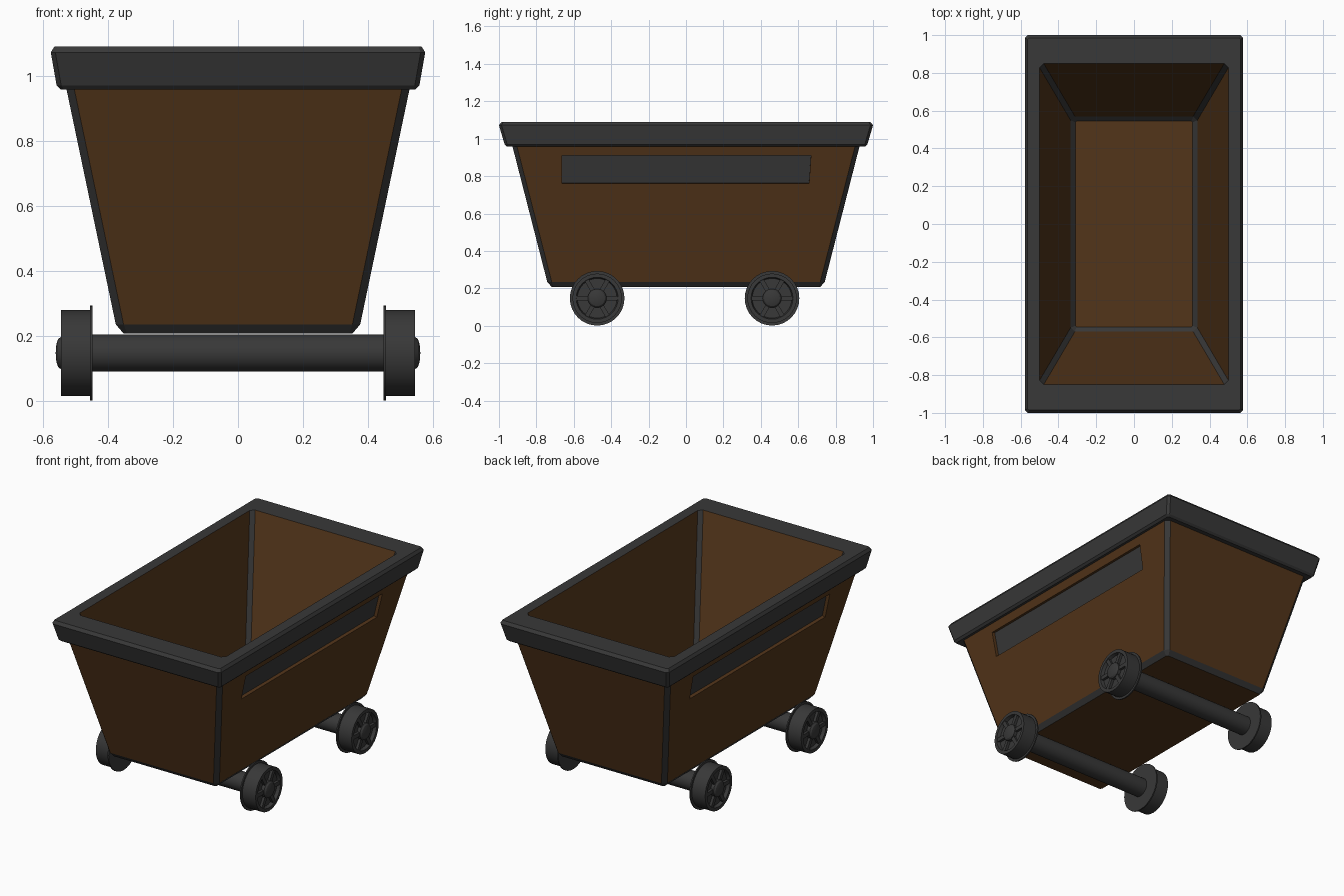
import bpy, bmesh, math
from mathutils import Vector, Matrix

if "Cube" in bpy.data.objects:
    bpy.data.objects.remove(bpy.data.objects["Cube"])


def material(name, rgb):
    m = bpy.data.materials.new(name)
    m.diffuse_color = (*rgb, 1)
    m.use_nodes = True
    m.node_tree.nodes["Principled BSDF"].inputs["Base Color"].default_value = m.diffuse_color
    return m


BROWN = material("brown_wood", (0.085, 0.035, 0.01))
IRON = material("dark_iron", (0.04, 0.04, 0.04))


def finish(bm, name, mats, smooth=False):
    bmesh.ops.recalc_face_normals(bm, faces=bm.faces)
    me = bpy.data.meshes.new(name)
    bm.to_mesh(me)
    bm.free()
    ob = bpy.data.objects.new(name, me)
    bpy.context.collection.objects.link(ob)
    for m in mats:
        me.materials.append(m)
    if smooth:
        bpy.ops.object.select_all(action='DESELECT')
        ob.select_set(True)
        bpy.context.view_layer.objects.active = ob
        bpy.ops.object.shade_smooth_by_angle(angle=math.radians(30))
    return ob


# Tub: stacked rectangles with cut corners, up the outside, over the rim, down the inside
# (z, half width, half length, corner cut, wall is wood)
RINGS = [
    (0.207, 0.352, 0.718, 0.010, False),
    (0.235, 0.376, 0.742, 0.024, True),
    (0.960, 0.528, 0.928, 0.024, False),
    (0.958, 0.545, 0.958, 0.010, False),
    (0.970, 0.558, 0.970, 0.014, False),
    (1.072, 0.576, 1.000, 0.014, False),
    (1.090, 0.565, 0.986, 0.010, False),
    (1.090, 0.500, 0.850, 0.022, True),
    (0.325, 0.335, 0.570, 0.022, False),
    (0.300, 0.310, 0.545, 0.006, False),
]
bm = bmesh.new()
loops = []
for z, hx, hy, c, _ in RINGS:
    pts = [(hx, -hy + c), (hx, hy - c), (hx - c, hy), (-hx + c, hy),
           (-hx, hy - c), (-hx, -hy + c), (-hx + c, -hy), (hx - c, -hy)]
    loops.append([bm.verts.new((x, y, z)) for x, y in pts])
side_walls = []
for i in range(len(loops) - 1):
    a, b = loops[i], loops[i + 1]
    for k in range(8):
        n = (k + 1) % 8
        f = bm.faces.new((a[k], a[n], b[n], b[k]))
        f.material_index = 0 if RINGS[i][4] and k % 2 == 0 else 1
        if i == 1 and k in (0, 4):
            side_walls.append(f)
for f in (bm.faces.new(loops[0]), bm.faces.new(loops[-1])):
    f.material_index = 0
bmesh.ops.recalc_face_normals(bm, faces=bm.faces)

# Recessed iron panel in each long side
for f in side_walls:
    bmesh.ops.inset_individual(bm, faces=[f], thickness=0.1)
    mid = f.calc_center_median()
    for v in f.verts:
        s = math.copysign(1, v.co.x)
        top = v.co.z > mid.z
        z = 0.91 if top else 0.76
        y = (0.668 if top else 0.658) if v.co.y > 0 else -0.662
        x = 0.376 + (z - 0.235) / 0.725 * 0.152
        v.co = (s * x, y, z)
    f.normal_update()
    bmesh.ops.inset_individual(bm, faces=[f], thickness=0.0, depth=-0.02)
    f.material_index = 1
finish(bm, "tub", [BROWN, IRON])

# Wheels: turned profile (x, radius) plus raised spokes, and one axle per pair
WZ = 0.147
PROFILE = [(0.447, 0), (0.447, 0.146), (0.455, 0.146), (0.455, 0.132), (0.545, 0.132),
           (0.545, 0.112), (0.525, 0.106), (0.525, 0.05), (0.545, 0.05), (0.554, 0.042),
           (0.559, 0.026), (0.561, 0)]


def wheel(name, y, side):
    bm = bmesh.new()
    vs = [bm.verts.new((x, r, 0)) for x, r in PROFILE]
    es = [bm.edges.new(p) for p in zip(vs, vs[1:])]
    bmesh.ops.spin(bm, geom=vs + es, cent=(0, 0, 0), axis=(1, 0, 0),
                   angle=2 * math.pi, steps=32, use_merge=True)
    bmesh.ops.remove_doubles(bm, verts=bm.verts, dist=1e-5)
    for k in range(6):
        mat = (Matrix.Rotation(k * math.pi / 3, 4, 'X')
               @ Matrix.Translation((0.53, 0.078, 0))
               @ Matrix.Diagonal((0.022, 0.066, 0.024, 1)))
        bmesh.ops.create_cube(bm, size=1, matrix=mat)
    for v in bm.verts:
        v.co = Vector((v.co.x * side, v.co.y + y, v.co.z + WZ))
    finish(bm, name, [IRON], True)


for label, y in (("front", -0.475), ("back", 0.46)):
    for sname, side in (("left", -1), ("right", 1)):
        wheel(f"{label}_{sname}_wheel", y, side)
    bm = bmesh.new()
    bmesh.ops.create_cone(bm, cap_ends=True, segments=32, radius1=0.057, radius2=0.057, depth=0.9,
                          matrix=Matrix.Translation((0, y, WZ)) @ Matrix.Rotation(math.pi / 2, 4, 'Y'))
    finish(bm, f"{label}_axle", [IRON], True)
